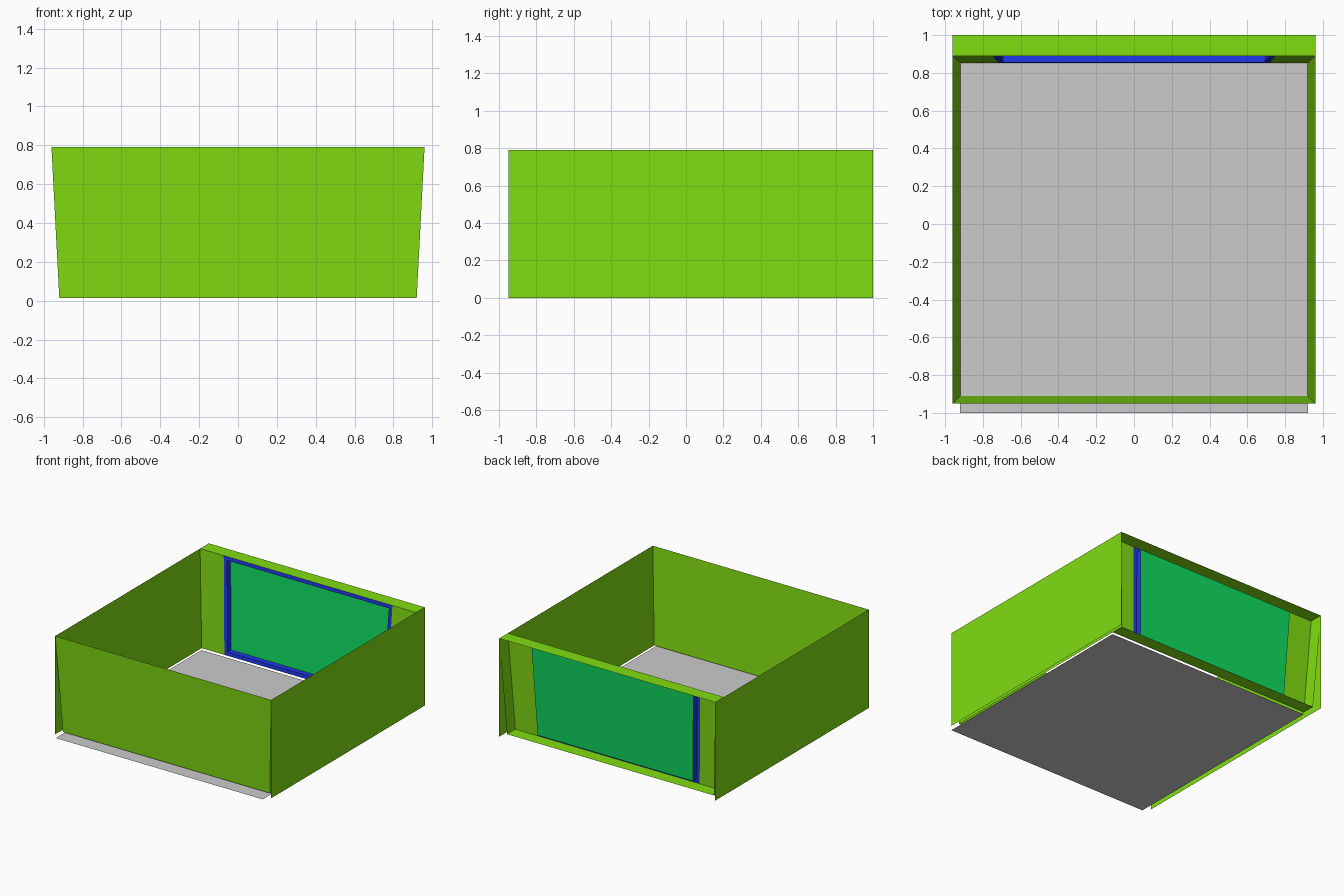
import bpy

if "Cube" in bpy.data.objects:
    bpy.data.objects.remove(bpy.data.objects["Cube"])

TOP, LOW, TAPER = 0.79, 0.015, 0.958   # rim height, base height, base scale


def material(name, rgb):
    m = bpy.data.materials.new(name)
    m.diffuse_color = (*rgb, 1)
    m.use_nodes = True
    m.node_tree.nodes["Principled BSDF"].inputs["Base Color"].default_value = m.diffuse_color
    return m


GREEN = material("green_paint", (0.22, 0.72, 0.006))
BLUE = material("blue_paint", (0.015, 0.04, 0.85))
TEAL = material("teal_pane", (0.005, 0.72, 0.12))


def taper(p):
    """Shrink the plan towards the base."""
    x, y, z = p
    s = TAPER + (1 - TAPER) * (z - LOW) / (TOP - LOW)
    return (x * s, y * s, z)


def sheet(name, quads, mat=None, tapered=True):
    """Object made of separate four-cornered panels."""
    verts = [taper(p) if tapered else p for q in quads for p in q]
    faces = [tuple(range(i, i + 4)) for i in range(0, len(verts), 4)]
    me = bpy.data.meshes.new(name)
    me.from_pydata(verts, [], faces)
    ob = bpy.data.objects.new(name, me)
    bpy.context.collection.objects.link(ob)
    if mat:
        me.materials.append(mat)
    return ob


def upright(a, b, z0=LOW, z1=TOP):
    """Vertical panel along the plan line a-b."""
    return [(*a, z0), (*b, z0), (*b, z1), (*a, z1)]


def level(w, y0, y1, z, up=True):
    q = [(-w, y0, z), (w, y0, z), (w, y1, z), (-w, y1, z)]
    return q if up else q[::-1]


def rect(w, y, z0, z1):
    return [(-w, y, z0), (w, y, z0), (w, y, z1), (-w, y, z1)]


def bridge(a, b):
    """Four panels joining two rectangles."""
    return [[a[i], a[(i + 1) % 4], b[(i + 1) % 4], b[i]] for i in range(4)]


W, FRONT, INNER, BACK = 0.96, -0.95, 0.89, 1.0
HOLE, RIM, PANE_Y = 0.75, 0.03, 0.935

# floor
sheet("floor", [level(0.92, -1.0, 0.85, 0)], tapered=False)

# front wall and leaning side walls
sheet("front_wall", [upright((-W, FRONT), (W, FRONT))], GREEN)
for side, s in (("left", -1), ("right", 1)):
    sheet(side + "_inner_wall", [upright((s * W, FRONT), (s * W, BACK))[::s]], GREEN)
    # plumb outer side panel
    sheet(side + "_outer_wall",
          [upright((s * W, FRONT), (s * W, BACK), 0)[::s]], GREEN, tapered=False)
    # back wall beside the window
    sheet(side + "_back_wall", [upright((s * HOLE, INNER), (s * W, INNER))[::s]], GREEN)

# top and bottom ledges of the back wall
sheet("back_top_ledge", [level(W, INNER, BACK, TOP)], GREEN)
sheet("back_bottom_ledge", [level(W, INNER, BACK, LOW)], GREEN)

# window frame: flat rim, then a reveal going back to the pane
outer = rect(HOLE, INNER, LOW, TOP)
inner = rect(HOLE - RIM, INNER, LOW + RIM, TOP - RIM)
pane = rect(HOLE - RIM, PANE_Y, LOW + RIM, TOP - RIM)
sheet("window_frame", bridge(outer, inner) + bridge(inner, pane), BLUE)
sheet("window_pane", [pane], TEAL)
